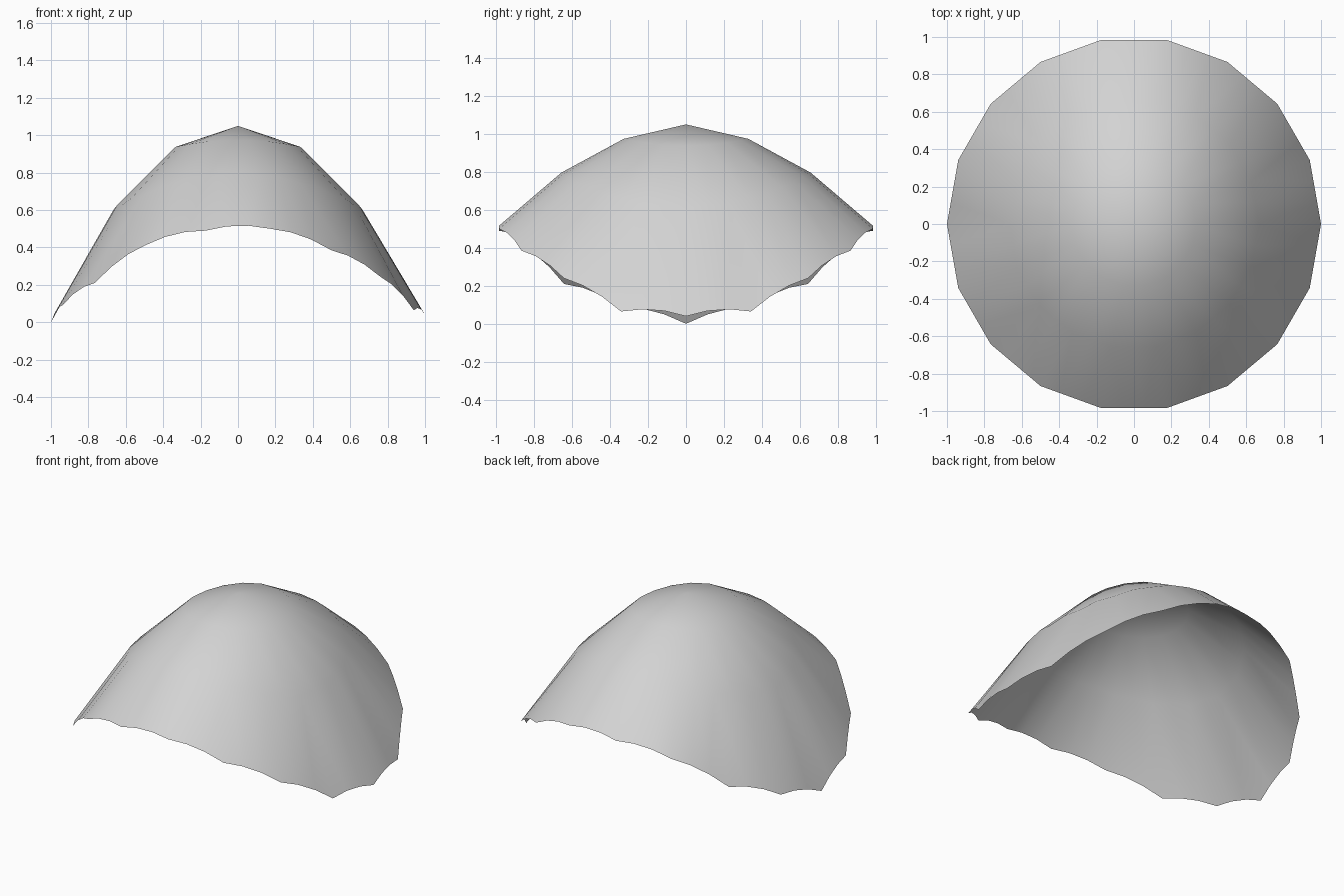
import bpy, bmesh, math

if "Cube" in bpy.data.objects:
    bpy.data.objects.remove(bpy.data.objects["Cube"])

SIDES, RINGS = 18, 3
STEP = 2 * math.pi / SIDES

# rim heights per spoke, from the right tip round to the left tip (front and back mirror)
RIM = [0.04, 0.065, 0.24, 0.385, 0.50, 0.49, 0.41, 0.21, 0.09, 0.0]


def spoke(s, k):
    """Point on spoke s at ring k of the saddle-shaped canopy."""
    s %= SIDES
    a, r = s * STEP, k / RINGS
    c2 = math.cos(a) ** 2
    z = {1: 0.975 - 0.037 * c2,
         2: 0.787 - 0.187 * c2,
         3: RIM[min(s, SIDES - s)]}[k]
    return r * math.cos(a), r * math.sin(a), z


def ring_point(j, k):
    """Point j of ring k: straight between spokes in plan, arched in height."""
    s, f = j // k, (j % k) / k
    p, q = spoke(s, k), spoke(s + 1, k)
    x, y, z = (u + (v - u) * f for u, v in zip(p, q))
    return x, y, z + 0.022 * (k / RINGS) * 4 * f * (1 - f)


bm = bmesh.new()
rings = [[bm.verts.new((0, 0, 1.05))]]
for k in range(1, RINGS + 1):
    rings.append([bm.verts.new(ring_point(j, k)) for j in range(SIDES * k)])

# triangular gores, each split into rows
for k in range(1, RINGS + 1):
    outer, inner = rings[k], rings[k - 1]
    for s in range(SIDES):
        for i in range(k):
            o0 = outer[s * k + i]
            o1 = outer[(s * k + i + 1) % len(outer)]
            n0 = inner[(s * (k - 1) + i) % len(inner)]
            bm.faces.new((o0, o1, n0))
            if i < k - 1:
                n1 = inner[(s * (k - 1) + i + 1) % len(inner)]
                bm.faces.new((n0, o1, n1))
for f in bm.faces:
    f.smooth = True

mesh = bpy.data.meshes.new("canopy")
bm.to_mesh(mesh)
bm.free()

# plain grey cloth
grey = bpy.data.materials.new("light grey")
grey.diffuse_color = (0.65, 0.65, 0.65, 1)
grey.use_nodes = True
grey.node_tree.nodes["Principled BSDF"].inputs["Base Color"].default_value = grey.diffuse_color
mesh.materials.append(grey)
bpy.context.collection.objects.link(bpy.data.objects.new("canopy", mesh))
